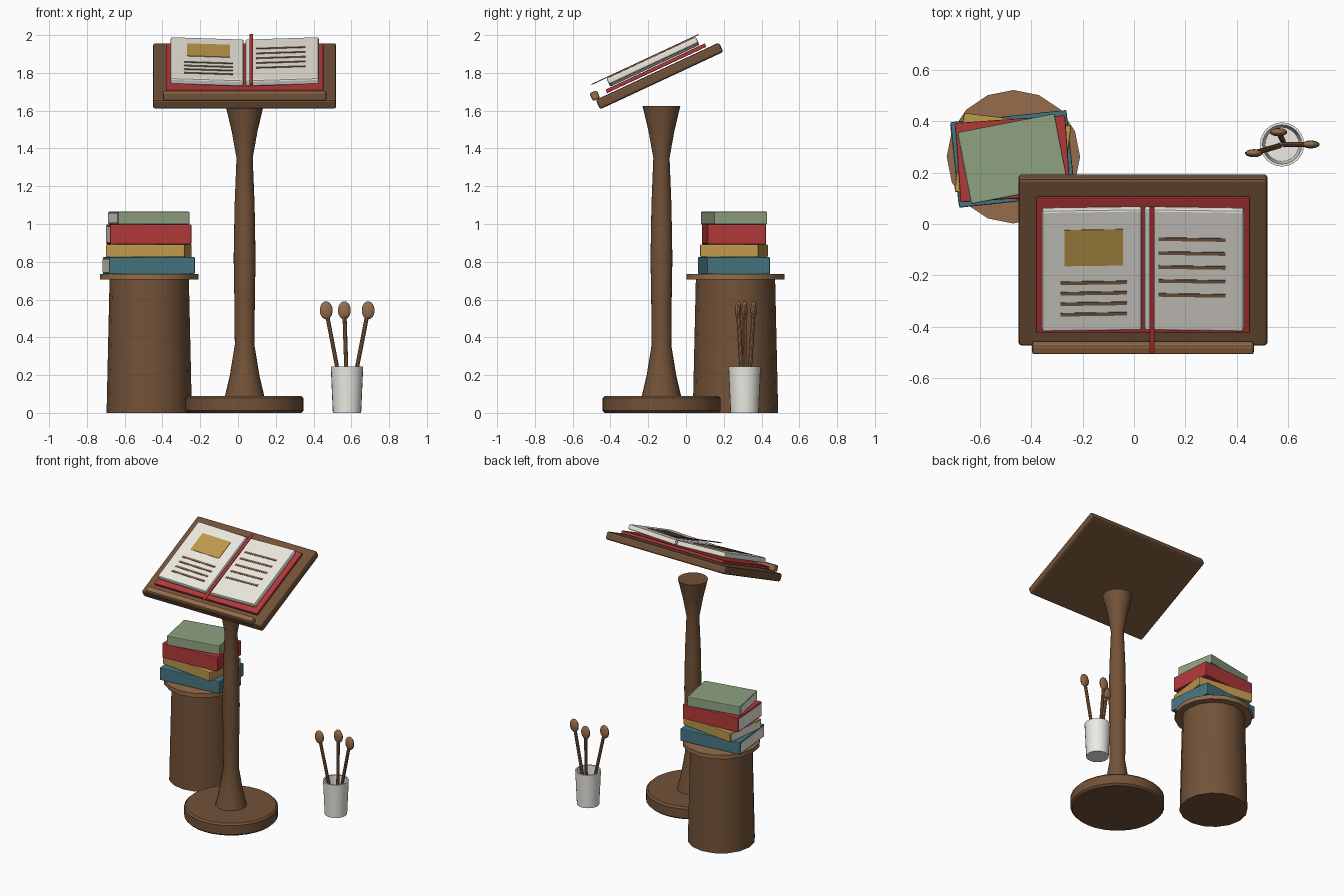
import bpy, bmesh
from math import radians, cos, sin, pi
from mathutils import Matrix, Vector

if "Cube" in bpy.data.objects:
    bpy.data.objects.remove(bpy.data.objects["Cube"])


def mat(name, *rgb):
    m = bpy.data.materials.new(name)
    m.diffuse_color = (*rgb, 1)
    m.use_nodes = True
    m.node_tree.nodes["Principled BSDF"].inputs["Base Color"].default_value = m.diffuse_color
    return m


DARK = mat("dark_wood", 0.17, 0.085, 0.04)
WOOD = mat("light_wood", 0.30, 0.15, 0.07)
PAPER = mat("paper", 0.84, 0.81, 0.74)
RED = mat("red_cloth", 0.45, 0.04, 0.04)
GOLD = mat("gold", 0.52, 0.32, 0.07)
TEAL = mat("teal", 0.06, 0.18, 0.22)
GREEN = mat("green", 0.27, 0.36, 0.22)
INK = mat("ink", 0.20, 0.12, 0.07)
CERAMIC = mat("ceramic", 0.85, 0.83, 0.78)


def finish(name, bm, material, matrix, bevel=0, smooth=True):
    bmesh.ops.recalc_face_normals(bm, faces=bm.faces)
    me = bpy.data.meshes.new(name)
    bm.to_mesh(me)
    bm.free()
    ob = bpy.data.objects.new(name, me)
    bpy.context.collection.objects.link(ob)
    ob.matrix_world = matrix
    me.materials.append(material)
    if bevel:
        b = ob.modifiers.new("bevel", 'BEVEL')
        b.width, b.segments = bevel, 2
    if smooth:
        bpy.ops.object.select_all(action='DESELECT')
        ob.select_set(True)
        bpy.context.view_layer.objects.active = ob
        bpy.ops.object.shade_smooth_by_angle(angle=radians(35))
    return ob


def box(name, size, loc, material, parent=Matrix(), bevel=0):
    bm = bmesh.new()
    bmesh.ops.create_cube(bm, size=1, matrix=Matrix.Diagonal((*size, 1)))
    return finish(name, bm, material, parent @ Matrix.Translation(loc), bevel, False)


def lathe(name, profile, loc, material, sides=32, bevel=0):
    """Revolve (radius, z) points, closing both ends with a flat cap."""
    bm = bmesh.new()
    rings = [[bm.verts.new((r * cos(2 * pi * i / sides), r * sin(2 * pi * i / sides), z))
              for i in range(sides)] for r, z in profile]
    for a, b in zip(rings, rings[1:]):
        for i in range(sides):
            j = (i + 1) % sides
            bm.faces.new((a[i], a[j], b[j], b[i]))
    bm.faces.new(rings[0])
    bm.faces.new(rings[-1])
    return finish(name, bm, material, Matrix.Translation(loc), bevel)


# Stand: round foot and turned post
lathe("stand_foot", [(0.30, 0), (0.312, 0.012), (0.312, 0.078), (0.30, 0.09)],
      (0.035, -0.13, 0), DARK)
lathe("stand_post", [(0.105, 0.085), (0.078, 0.2), (0.052, 0.36), (0.054, 0.58), (0.058, 0.82),
                     (0.053, 1.1), (0.043, 1.35), (0.068, 1.49), (0.10, 1.625)],
      (0.035, -0.13, 0), DARK, 24)

# Sloped desk board with a book ledge
desk = Matrix.Translation((0.035, -0.14, 1.784)) @ Matrix.Rotation(radians(25), 4, 'X')
box("desk_board", (0.97, 0.72, 0.055), (0, 0, 0), DARK, desk, 0.012)
box("desk_ledge", (0.865, 0.042, 0.045), (0, -0.355, 0.05), WOOD, desk, 0.01)

# Open book: cover, two page blocks in a shallow V, printing and ribbon
box("open_book_cover", (0.833, 0.58, 0.02), (0, 0, 0.045), RED, desk, 0.004)
for side, label in ((-1, "left"), (1, "right")):
    page = (desk @ Matrix.Translation((side * 0.199, 0, 0.083))
            @ Matrix.Rotation(radians(-2 * side), 4, 'Y'))
    box(label + "_pages", (0.388, 0.522, 0.036), (0, 0, 0), PAPER, page, 0.009)
    if side < 0:
        box("page_picture", (0.228, 0.155, 0.004), (0.007, 0.10, 0.019), GOLD, page)
        rows = [-0.051 - 0.045 * i for i in range(4)]
    else:
        rows = [0.135 - 0.06 * i for i in range(5)]
    for i, u in enumerate(rows):
        box(f"{label}_page_line_{i}", (0.26, 0.014, 0.004),
            (0.007 if side < 0 else -0.007, u, 0.019), INK, page)
box("ribbon", (0.02, 0.625, 0.005), (0.035, -0.033, 0.111), RED, desk)

# Stool: tapered body and overhanging top
lathe("stool_body", [(0.226, 0), (0.21, 0.705)], (-0.47, 0.262, 0), DARK, 16)
lathe("stool_top", [(0.26, 0.705), (0.26, 0.735)], (-0.47, 0.262, 0), WOOD, 16)

# Stack of closed books: width, depth, bottom, top, turn, colour
for name, w, d, z0, z1, turn, m in (
        ("teal", 0.455, 0.335, 0.735, 0.825, 6, TEAL),
        ("gold", 0.42, 0.31, 0.825, 0.892, -7, GOLD),
        ("red", 0.43, 0.31, 0.892, 0.998, 4, RED),
        ("green", 0.385, 0.285, 0.998, 1.065, 11, GREEN)):
    place = (Matrix.Translation((-0.472, 0.254, (z0 + z1) / 2))
             @ Matrix.Rotation(radians(turn), 4, 'Z'))
    box(name + "_book", (w, d, z1 - z0), (0, 0, 0), m, place, 0.005)
    box(name + "_book_page_edge", (0.01, d * 0.93, (z1 - z0) * 0.8),
        (-w / 2 + 0.003, 0, 0), PAPER, place)

# Cup with hollow inside
CUP = Vector((0.577, 0.31, 0))
lathe("cup", [(0.075, 0), (0.086, 0.246), (0.076, 0.246), (0.066, 0.02)], CUP, CERAMIC, 24)

# Wooden spoons leaning in the cup: foot and head centre
for i, (foot, head) in enumerate((((0.566, 0.305), (0.467, 0.276)),
                                  ((0.58, 0.325), (0.563, 0.358)),
                                  ((0.588, 0.31), (0.689, 0.31)))):
    a, b = Vector((*foot, 0.025)), Vector((*head, 0.543))
    lean = (b - a).to_track_quat('Z', 'Y').to_matrix().to_4x4()
    bm = bmesh.new()
    bmesh.ops.create_cone(bm, cap_ends=True, segments=10, radius1=0.011, radius2=0.011,
                          depth=(b - a).length)
    finish(f"spoon_handle_{i}", bm, WOOD, Matrix.Translation((a + b) / 2) @ lean)
    bm = bmesh.new()
    bmesh.ops.create_uvsphere(bm, u_segments=14, v_segments=9, radius=1,
                              matrix=Matrix.Diagonal((0.035, 0.016, 0.048, 1)))
    finish(f"spoon_head_{i}", bm, WOOD, Matrix.Translation(b))
